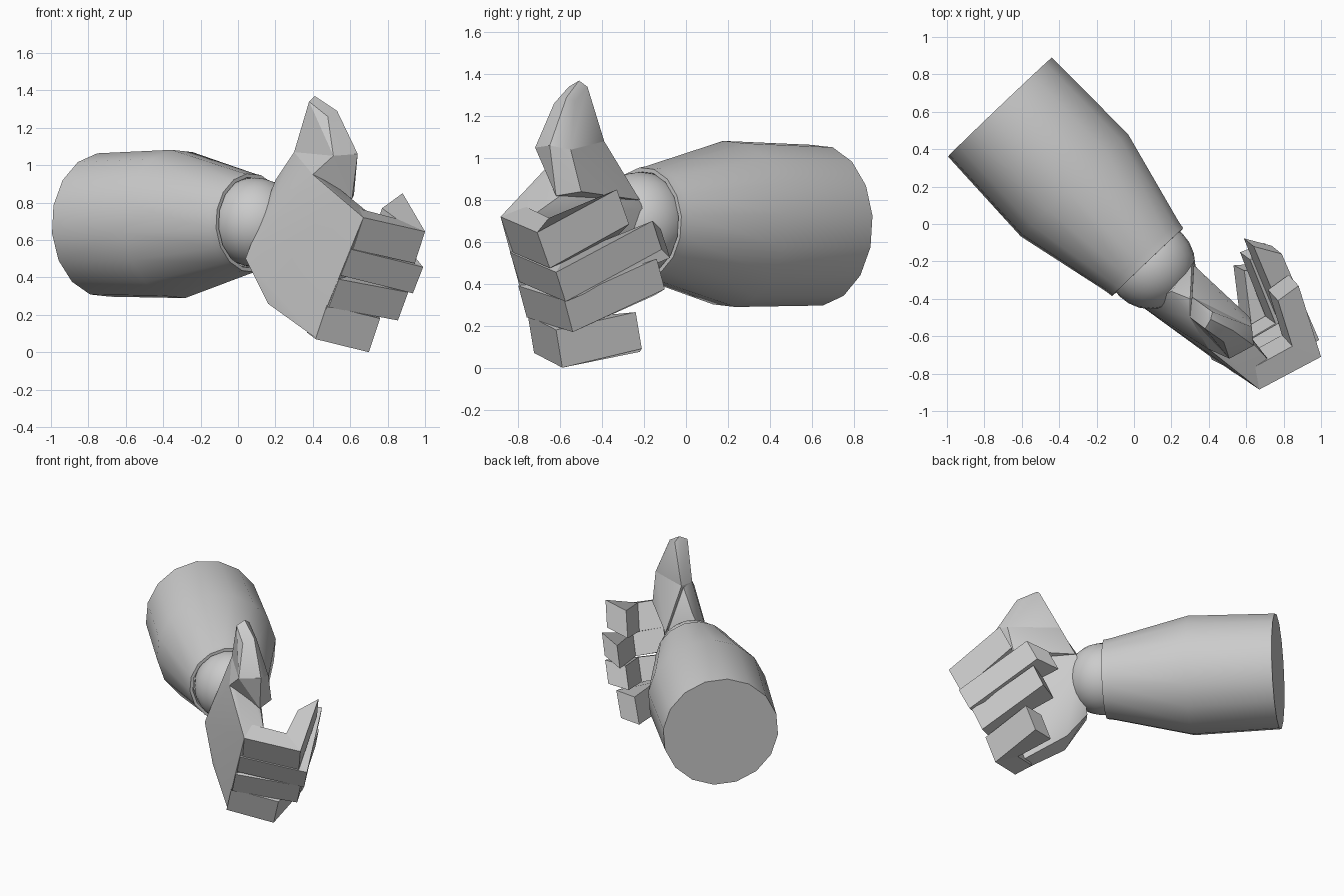
import bpy, bmesh, math
from mathutils import Vector as V

if "Cube" in bpy.data.objects:
    bpy.data.objects.remove(bpy.data.objects["Cube"])


def finish(name, bm, smooth=0):
    bmesh.ops.recalc_face_normals(bm, faces=bm.faces)
    me = bpy.data.meshes.new(name)
    bm.to_mesh(me)
    bm.free()
    ob = bpy.data.objects.new(name, me)
    bpy.context.collection.objects.link(ob)
    if smooth:
        bpy.ops.object.select_all(action='DESELECT')
        ob.select_set(True)
        bpy.context.view_layer.objects.active = ob
        bpy.ops.object.shade_smooth_by_angle(angle=math.radians(smooth))
    return ob


def hull(name, pts):
    bm = bmesh.new()
    for p in pts:
        bm.verts.new(p)
    bmesh.ops.convex_hull(bm, input=bm.verts)
    junk = [v for v in bm.verts if not v.link_faces]
    bmesh.ops.delete(bm, geom=junk, context='VERTS')
    return finish(name, bm, 28)


def finger(name, path, inner_tip, w, thick=0.13):
    """Two-segment box: outer top edge path, inner tip point, width vector."""
    path, w = [V(p) for p in path], V(w)
    a, b = (path[1] - path[0]).normalized(), (path[2] - path[1]).normalized()
    t = (a + b).normalized()
    inner = [path[0] + a.cross(w).normalized() * thick,
             path[1] + t.cross(w).normalized() * thick / t.dot(a),
             V(inner_tip)]
    bm = bmesh.new()
    rings = [[bm.verts.new(q) for q in (p, p + w * k, i + w * k, i)]
             for p, i, k in zip(path, inner, (1.0, 1.0, 0.97))]
    for r, s in zip(rings, rings[1:]):
        for k in range(4):
            m = (k + 1) % 4
            bm.faces.new((r[k], r[m], s[m], s[k]))
    bm.faces.new(rings[0])
    bm.faces.new(rings[-1])
    return finish(name, bm)


# Forearm: 16-sided lathe along a horizontal slanted axis
start = V((-0.717, 0.625, 0.680))
axis = V((0.69, -0.724, 0.010)).normalized()
side = V((0.724, 0.69, 0))
up = side.cross(axis)
if up.z < 0:
    up = -up
bm = bmesh.new()
rings = []
for d, r in [(0, 0.386), (0.577, 0.399), (1.10, 0.272), (1.145, 0.265), (1.145, 0.245), (1.09, 0.235)]:
    rings.append([bm.verts.new(start + axis * d + side * r * math.cos((k + 0.3) * math.pi / 8)
                               + up * r * math.sin((k + 0.3) * math.pi / 8)) for k in range(16)])
for r, s in zip(rings, rings[1:]):
    for k in range(16):
        m = (k + 1) % 16
        bm.faces.new((r[k], r[m], s[m], s[k]))
bm.faces.new(rings[0])
bm.faces.new(rings[-1])
finish("forearm", bm, 35)

# Wrist ball
bm = bmesh.new()
bmesh.ops.create_uvsphere(bm, u_segments=24, v_segments=14, radius=0.238)
bmesh.ops.translate(bm, verts=bm.verts, vec=(0.09, -0.218, 0.695))
finish("wrist_ball", bm, 35)

# Palm
hull("palm", [
    (0.04, -0.44, 0.50), (0.16, -0.52, 0.26), (0.41, -0.71, 0.08), (0.67, -0.885, 0.72),
    (0.40, -0.67, 0.95), (0.30, -0.50, 1.07), (0.30, -0.40, 1.07), (0.20, -0.36, 0.92),
    (0.31, -0.20, 0.76), (0.15, -0.30, 0.44), (0.26, -0.38, 0.27), (0.47, -0.58, 0.10),
    (0.73, -0.74, 0.72), (0.60, -0.60, 0.82)])

# Thumb: base and tip segments
joint = [(0.51, -0.72, 1.05), (0.64, -0.65, 1.06), (0.63, -0.55, 1.04),
         (0.30, -0.50, 1.07), (0.31, -0.39, 1.08)]
hull("thumb_base", joint + [
    (0.40, -0.67, 0.95), (0.61, -0.62, 0.82), (0.62, -0.50, 0.84), (0.32, -0.22, 0.80)])
hull("thumb_tip", joint + [
    (0.48, -0.63, 1.26), (0.53, -0.57, 1.29), (0.52, -0.53, 1.27), (0.38, -0.56, 1.34),
    (0.41, -0.51, 1.37), (0.42, -0.47, 1.34)])

# Curled fingers: knuckle, bend, tip; inner tip; width vector
finger("index_finger", [(0.67, -0.885, 0.72), (1.0, -0.71, 0.645), (0.88, -0.33, 0.85)],
       (0.77, -0.41, 0.77), (-0.055, 0.06, -0.17))
finger("middle_finger", [(0.605, -0.84, 0.55), (0.99, -0.62, 0.455), (0.79, -0.16, 0.70)],
       (0.64, -0.12, 0.66), (-0.055, 0.045, -0.14))
finger("ring_finger", [(0.54, -0.80, 0.39), (0.91, -0.58, 0.32), (0.75, -0.14, 0.52)],
       (0.62, -0.19, 0.49), (-0.055, 0.04, -0.15))
finger("little_finger", [(0.475, -0.755, 0.25), (0.76, -0.62, 0.18), (0.73, -0.24, 0.265)],
       (0.59, -0.25, 0.25), (-0.06, 0.03, -0.18))
